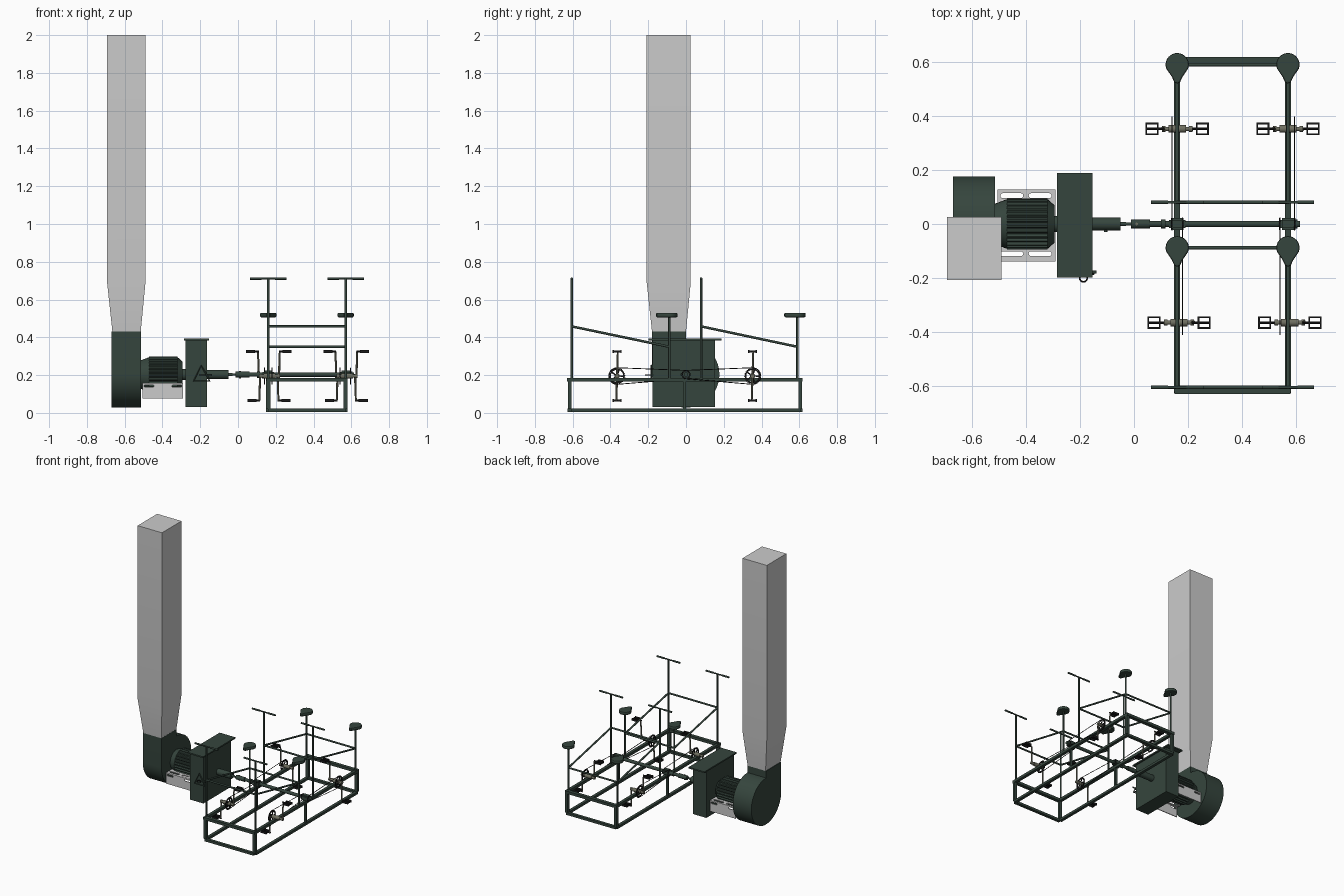
import bpy, bmesh
from math import sin, cos, pi
from mathutils import Matrix, Vector

if "Cube" in bpy.data.objects:
    bpy.data.objects.remove(bpy.data.objects["Cube"])


def material(name, col):
    m = bpy.data.materials.new(name)
    m.diffuse_color = (*col, 1)
    m.use_nodes = True
    m.node_tree.nodes["Principled BSDF"].inputs["Base Color"].default_value = m.diffuse_color
    return m


GREEN = material("dark_green", (0.036, 0.06, 0.047))
BLACK = material("black", (0.01, 0.01, 0.01))
STEEL = material("dull_steel", (0.16, 0.16, 0.12))
ALONG_X = Matrix(((0, 0, 1), (1, 0, 0), (0, 1, 0))).to_4x4()   # profile in y,z
ALONG_Y = Matrix.Rotation(pi / 2, 4, 'X')                      # profile in x,z
ALONG_Z = Matrix.Identity(4)


def add(name, data, mat):
    o = bpy.data.objects.new(name, data)
    bpy.context.collection.objects.link(o)
    if mat:
        data.materials.append(mat)
    return o


def box(name, x0, x1, y0, y1, z0, z1, mat=GREEN, bevel=0):
    bm = bmesh.new()
    bmesh.ops.create_cube(bm, size=1)
    for v in bm.verts:
        v.co = ((x0 + x1) / 2 + v.co.x * (x1 - x0), (y0 + y1) / 2 + v.co.y * (y1 - y0),
                (z0 + z1) / 2 + v.co.z * (z1 - z0))
    if bevel:
        bmesh.ops.bevel(bm, geom=bm.edges[:], offset=bevel, segments=2, affect='EDGES')
    me = bpy.data.meshes.new(name)
    bm.to_mesh(me)
    bm.free()
    return add(name, me, mat)


def tube(name, a, b, r, mat=GREEN, n=16, r2=None):
    a, b = Vector(a), Vector(b)
    bm = bmesh.new()
    m = Matrix.Translation((a + b) / 2) @ (b - a).to_track_quat('Z', 'Y').to_matrix().to_4x4()
    bmesh.ops.create_cone(bm, cap_ends=True, segments=n, radius1=r, radius2=r if r2 is None else r2,
                          depth=(b - a).length, matrix=m)
    me = bpy.data.meshes.new(name)
    bm.to_mesh(me)
    bm.free()
    return add(name, me, mat)


def curve(name, loops, mat, m=ALONG_Z, thick=0, bevel=0, wire=False):
    """Filled flat plate (inner loops are holes), or a closed wire."""
    c = bpy.data.curves.new(name, 'CURVE')
    c.dimensions = '3D' if wire else '2D'
    c.fill_mode = 'FULL' if wire else 'BOTH'
    c.extrude = max(0, thick / 2 - bevel) if not wire else 0
    c.bevel_depth, c.bevel_resolution = bevel, 1
    c.offset = 0 if wire else -bevel
    for pts in loops:
        s = c.splines.new('POLY')
        s.points.add(len(pts) - 1)
        for p, q in zip(s.points, pts):
            p.co = (q[0], q[1], 0, 1)
        s.use_cyclic_u = True
    o = add(name, c, mat)
    o.matrix_world = m
    bpy.ops.object.select_all(action='DESELECT')
    o.select_set(True)
    bpy.context.view_layer.objects.active = o
    bpy.ops.object.convert(target='MESH')
    return o


def arc(cx, cy, r, a0, a1, n):
    return [(cx + r * cos(a0 + (a1 - a0) * i / n), cy + r * sin(a0 + (a1 - a0) * i / n)) for i in range(n + 1)]


def slot(x0, x1, y, r):
    return arc(x0 + r, y, r, pi / 2, 3 * pi / 2, 6) + arc(x1 - r, y, r, -pi / 2, pi / 2, 6)


def gear(r0, r1, n):
    return [((r0, r1, r1, r0)[i % 4] * cos(2 * pi * i / (4 * n)),
             (r0, r1, r1, r0)[i % 4] * sin(2 * pi * i / (4 * n))) for i in range(4 * n)]


def at(x, y, z, m=ALONG_Z):
    return Matrix.Translation((x, y, z)) @ m


SH = 0.203  # drive shaft height

# chimney: straight duct with a tapered neck
bm = bmesh.new()
rings = []
for x0, x1, y0, y1, z in ((-.665, -.515, -.18, 0, .43), (-.693, -.49, -.208, .025, .69), (-.693, -.49, -.208, .025, 2)):
    rings.append([bm.verts.new(p) for p in ((x0, y0, z), (x1, y0, z), (x1, y1, z), (x0, y1, z))])
for lo, hi in zip(rings, rings[1:]):
    for i in range(4):
        j = (i + 1) % 4
        bm.faces.new((lo[i], lo[j], hi[j], hi[i]))
bm.faces.new(rings[0][::-1])
bm.faces.new(rings[-1])
me = bpy.data.meshes.new("chimney")
bm.to_mesh(me)
bm.free()
add("chimney", me, None)

# blower scroll with upward outlet
scroll = [(-.18, .43)]
for i in range(41):
    t = i / 40
    a, r = pi + t * 1.5 * pi, .18 - .02 * max(0, t - .5)
    scroll.append((r * cos(a), .208 + r * sin(a)))
scroll.append((0, .43))
curve("blower_housing", [scroll], GREEN, at(-.592, 0, 0, ALONG_X), .155)

# motor with cooling fins
curve("motor_fins", [gear(.086, .095, 28)], GREEN, at(-.395, 0, SH, ALONG_X), .15)
tube("motor_back_cap", (-.47, 0, SH), (-.515, 0, SH), .092, r2=.075, n=32)
tube("motor_front_cap", (-.32, 0, SH), (-.295, 0, SH), .092, r2=.07, n=32)
tube("motor_shaft", (-.30, 0, SH), (-.27, 0, SH), .03)

# slotted motor bracket
tops = [slot(x, x + .085, y, .009) for x in (-.495, -.39) for y in (-.11, .105)]
curve("bracket_top", [[(-.505, -.138), (-.29, -.138), (-.29, .128), (-.505, .128)]] + tops, None, at(0, 0, .155), .006)
for y in (-.135, .125):
    curve("bracket_side", [[(-.505, .075), (-.29, .075), (-.29, .157), (-.505, .157)],
                           slot(-.497, -.445, .142, .006), slot(-.35, -.298, .142, .006)],
          None, at(0, y, 0, ALONG_Y), .006)

# gearbox, lid and front handle
box("gearbox", -.277, -.165, -.177, .153, .03, .385)
box("gearbox_lid", -.285, -.153, -.198, .188, .384, .394)
curve("gearbox_handle", [[(-.235, .168), (-.15, .168), (-.165, .2), (-.195, .25)]], GREEN,
      at(0, -.184, 0, ALONG_Y), bevel=.005, wire=True)
curve("gearbox_ring", [arc(-.187, -.2, .014, 0, 2 * pi * 15 / 16, 15)], BLACK, at(0, 0, .2), bevel=.003, wire=True)
tube("handle_pin", (-.17, -.178, .2), (-.138, -.178, .2), .005)

# drive shaft in stepped sections with joints
for name, x0, x1, r in (("output_sleeve", -.165, -.05, .024), ("joint_fork_a", -.06, -.03, .008),
                        ("joint_pin", -.035, -.01, .006), ("joint_sleeve", -.012, .06, .016),
                        ("coupling_shaft", .06, .13, .011), ("shaft_collar", .1, .117, .017),
                        ("main_shaft", .12, .615, .012), ("shaft_end_collar", .592, .605, .016)):
    tube(name, (x0, 0, SH), (x1, 0, SH), r)
tube("joint_cross", (.01, 0, SH - .02), (.01, 0, SH + .02), .005, STEEL)
tube("sleeve_bolt", (-.105, -.03, SH), (-.105, 0, SH), .006)

# square-tube base frame
for x in (.16, .57):
    box("upper_long_rail", x - .011, x + .011, -.62, .615, .165, .185)
    box("lower_long_rail", x - .011, x + .011, -.61, .605, .004, .022)
    for y in (-.615, .605):
        box("corner_post", x - .011, x + .011, y - .01, y + .01, .02, .168)
    box("middle_post", x - .008, x + .008, -.015, 0, .02, .168)
    box("shaft_bearing", x - .03, x + .03, -.022, .022, .183, .224, bevel=.008)
for y in (-.617, .605):
    box("upper_cross_rail", .15, .58, y - .013, y + .013, .165, .185)
    box("lower_cross_rail", .16, .57, y - .011, y + .011, .004, .022)


def pedal_set(x, y, up, chain_x):
    """Crank axle, arms, pedals, chainwheel and chain; up = side of the raised pedal."""
    z = .195
    tube("crank_axle", (x - .05, y, z), (x + .05, y, z), .008, STEEL)
    tube("bottom_bracket", (x - .032, y, z), (x + .032, y, z), .014, STEEL)
    for s in (-1, 1):
        k = 1 if s == up else -1
        px, pz = x + s * .093, z + k * .13
        tube("crank_boss", (x + s * .043, y, z), (x + s * .056, y, z), .011, STEEL)
        tube("crank_arm", (x + s * .05, y, z), (x + s * .054, y + k * .004, pz), .006, STEEL, 8, .005)
        tube("pedal_spindle", (x + s * .05, y, pz), (px + s * .024, y, pz), .005, BLACK, 10)
        for d in (-1, 1):
            box("pedal_tread", px - .024, px + .024, y + d * .02 - .003, y + d * .02 + .003, pz - .008, pz + .008, BLACK)
            box("pedal_end", px + d * .021 - .003, px + d * .021 + .003, y - .02, y + .02, pz - .005, pz + .005, BLACK)
    # spoked chainwheel
    holes = []
    for i in range(5):
        a = 2 * pi * i / 5
        holes.append(arc(0, 0, .033, a + .12, a + 1.13, 6) + arc(0, 0, .014, a + 1.0, a + .25, 3))
    curve("chainwheel", [gear(.04, .044, 28)] + holes, BLACK, at(chain_x, y, z, ALONG_X), .004)
    curve("shaft_sprocket", [gear(.018, .022, 14)], BLACK, at(chain_x, 0, SH, ALONG_X), .006)
    s = 1 if y > 0 else -1
    big = [(y + s * .044 * cos(t), z + .044 * sin(t)) for t in [-pi / 2 + pi * i / 12 for i in range(13)]]
    small = [(-s * .022 * cos(t), SH + .022 * sin(t)) for t in [pi / 2 - pi * i / 8 for i in range(9)]]
    curve("chain", [big + small], BLACK, at(chain_x, 0, 0, ALONG_X), bevel=.0022, wire=True)


# four riding stations: handlebar, saddle, top tube, pedals
saddle = arc(0, 0, .043, -.35, pi + .35, 18) + [(-.02, -.045), (-.01, -.066), (0, -.07), (.01, -.066), (.02, -.045)]
for front, bar_y, seat_y in ((True, -.605, -.088), (False, .08, .59)):
    for x in (.16, .57):
        tube("handlebar_post", (x, bar_y, .18), (x, bar_y, .712), .0065)
        tube("handlebar", (x - .095, bar_y, .711), (x + .095, bar_y, .711), .005)
        for s in (-1, 1):
            tube("handlebar_grip", (x + s * .035, bar_y, .711), (x + s * .097, bar_y, .711), .0065)
        tube("seat_post", (x, seat_y, .18), (x, seat_y, .51), .0065)
        curve("saddle", [saddle], GREEN, at(x, seat_y, .518), .024, .006)
        tube("top_tube", (x, bar_y, .458), (x, seat_y, .35), .0065)
        left = x < .3
        if front:
            pedal_set(x + .007, -.365, 1, .18 if left else .54)
        else:
            pedal_set(x, .352, -1, .14 if left else .595)
    tube("upper_crossbar", (.16, bar_y, .458), (.57, bar_y, .458), .0065)
    tube("lower_crossbar", (.16, seat_y, .35), (.57, seat_y, .35), .0065)

# smooth round parts, keep hard edges
bpy.ops.object.select_all(action='SELECT')
bpy.context.view_layer.objects.active = bpy.context.selected_objects[0]
bpy.ops.object.shade_smooth_by_angle(angle=0.6)
